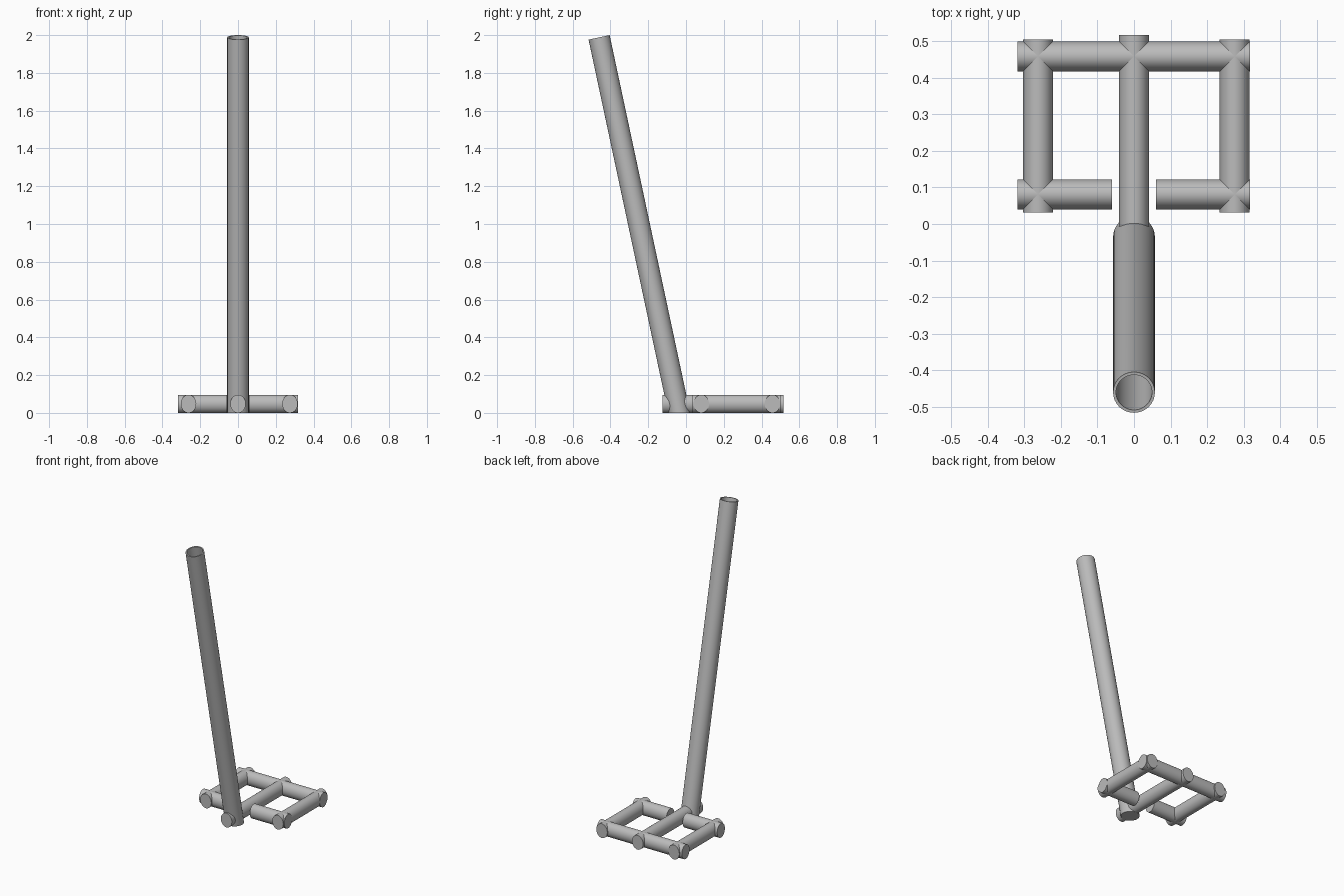
import bpy
import bmesh
from math import sin, cos, tau, radians
from mathutils import Vector, Matrix

cube = bpy.data.objects.get("Cube")
if cube:
    bpy.data.objects.remove(cube, do_unlink=True)

SIDES = 48

# Single plain grey finish
grey = bpy.data.materials.new("plain grey")
grey.use_nodes = True
colour = (0.5, 0.5, 0.5, 1)
grey.diffuse_color = colour
grey.node_tree.nodes["Principled BSDF"].inputs["Base Color"].default_value = colour


def finish(name, bm):
    bmesh.ops.recalc_face_normals(bm, faces=bm.faces[:])
    mesh = bpy.data.meshes.new(name)
    bm.to_mesh(mesh)
    bm.free()
    mesh.materials.append(grey)
    obj = bpy.data.objects.new(name, mesh)
    bpy.context.collection.objects.link(obj)
    bpy.ops.object.select_all(action='DESELECT')
    obj.select_set(True)
    bpy.context.view_layer.objects.active = obj
    bpy.ops.object.shade_smooth_by_angle(angle=radians(35))
    return obj


# Base bars: solid rods, slightly taller than wide, lying on the ground
BAR_HALF_WIDTH, BAR_HALF_HEIGHT = 0.041, 0.048


def bar(name, axis, start, end, offset):
    bm = bmesh.new()
    bmesh.ops.create_cone(bm, cap_ends=True, segments=SIDES, radius1=1, radius2=1, depth=1)
    # Stand the rod along y with an oval section, then turn it if it runs along x
    shape = Matrix.Diagonal((BAR_HALF_WIDTH, end - start, BAR_HALF_HEIGHT, 1))
    turn = Matrix.Rotation(radians(90), 4, 'X')
    spin = Matrix.Rotation(radians(90 if axis == 'x' else 0), 4, 'Z')
    middle = (start + end) / 2
    place = (middle, offset) if axis == 'x' else (offset, middle)
    move = Matrix.Translation((*place, BAR_HALF_HEIGHT))
    bm.transform(move @ spin @ shape @ turn)
    return finish(name, bm)


bar("center_rail", 'y', -0.124, 0.516, 0)
bar("right_rail", 'y', 0.031, 0.504, -0.262)
bar("left_rail", 'y', 0.031, 0.504, 0.275)
bar("back_crossbar", 'x', -0.318, 0.317, 0.458)
bar("front_right_crossbar", 'x', -0.318, -0.06, 0.081)
bar("front_left_crossbar", 'x', 0.06, 0.317, 0.081)

# Leaning pole: open tube, top cut square, foot cut level with the ground
foot = Vector((0, -0.036, 0))
top = Vector((0, -0.46, 1.988))
axis = (top - foot).normalized()
across = axis.cross(Vector((1, 0, 0)))
OUTER, INNER = 0.057, 0.049

bm = bmesh.new()


def ring(center, radius, level=False):
    verts = []
    for i in range(SIDES):
        a = tau * i / SIDES
        p = center + Vector((1, 0, 0)) * radius * cos(a) + across * radius * sin(a)
        if level:
            p -= axis * ((p.z - center.z) / axis.z)
        verts.append(bm.verts.new(p))
    return verts


floor = foot + axis * 0.12
rings = [ring(foot, OUTER, True), ring(top, OUTER), ring(top, INNER), ring(floor, INNER)]
for lower, upper in zip(rings, rings[1:]):
    for i in range(SIDES):
        j = (i + 1) % SIDES
        bm.faces.new((lower[i], lower[j], upper[j], upper[i]))
bm.faces.new(rings[0])
bm.faces.new(rings[-1])
finish("leaning_pole", bm)
